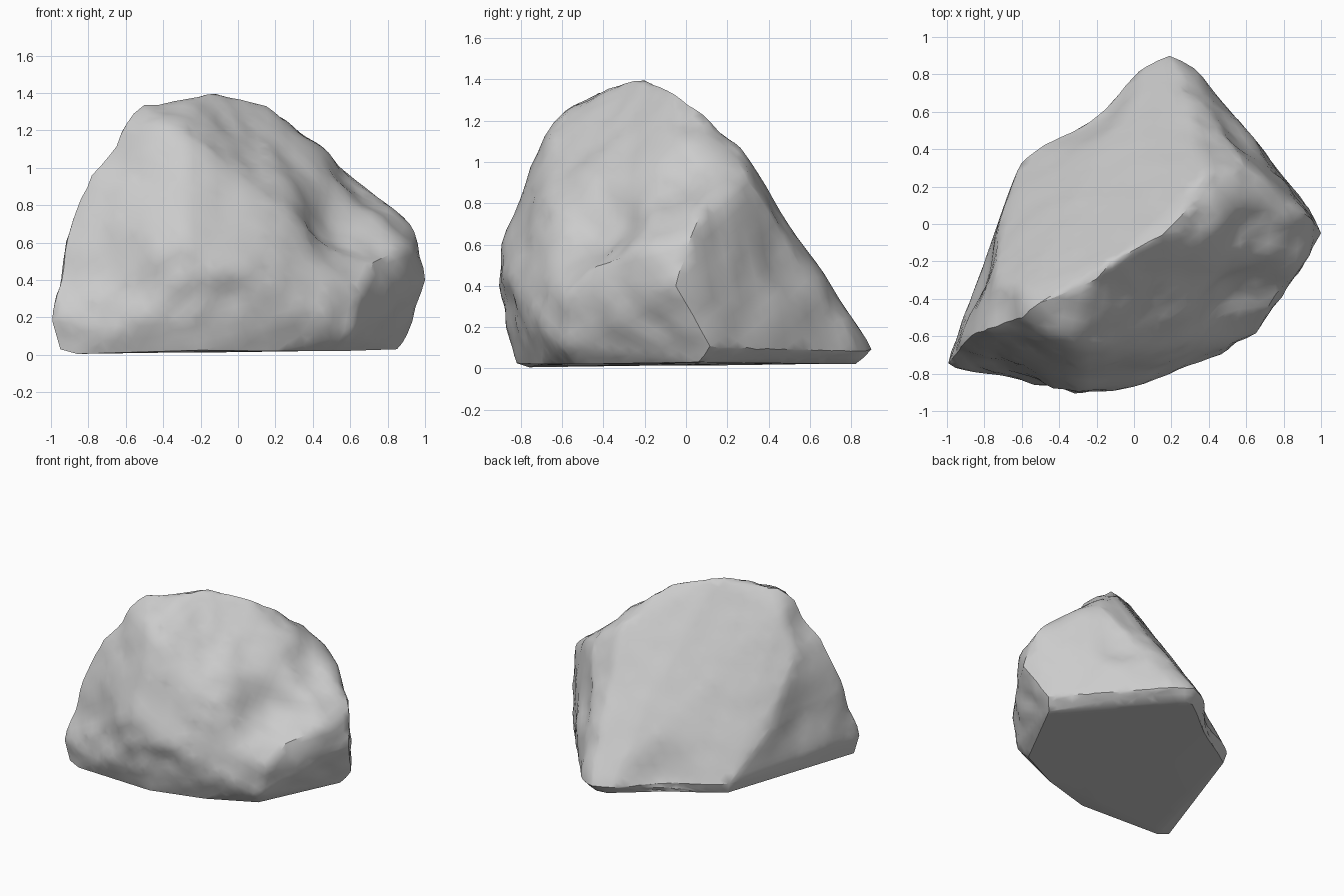
import bpy, bmesh
from mathutils import Vector, noise

if "Cube" in bpy.data.objects:
    bpy.data.objects.remove(bpy.data.objects["Cube"])

# key corners of the boulder, from base to crest
corners = [
    # base outline
    (-.95, -.74, .03), (-.86, -.76, .005), (-.2, -.82, .025), (.2, -.7, .02), (.55, -.53, .02), (.85, .06, .03),
    (.21, .82, .02), (.13, .81, .02), (-.58, .31, .02),
    # foot bulge
    (-1, -.75, .18), (-.6, -.84, .15), (-.3, -.87, .17), (.47, -.69, .2), (.6, -.6, .1), (.65, -.58, .33),
    (.91, .12, .1), (.19, .91, .09), (.32, .84, .08), (.07, .85, .09), (-.61, .33, .1),
    # middle
    (-.32, -.9, .4), (-.3, -.9, .6), (0, -.86, .45), (1, -.05, .4), (.91, -.2, .58), (.74, -.45, .5),
    (.94, .03, .65), (-.93, -.62, .55), (-.73, -.02, .45), (-.88, -.6, .78), (.8, .1, .8), (.2, -.68, .8),
    (.36, -.69, .5),
    # crest
    (-.3, -.72, 1), (-.74, -.3, .9), (-.74, -.5, .96), (-.6, -.5, 1.24), (-.58, -.36, 1.22), (-.3, -.66, 1.2),
    (.39, .27, 1.07), (.6, .31, .91), (.28, .08, 1.23),
    (-.5, -.42, 1.32), (-.2, -.3, 1.4), (-.12, -.2, 1.4), (.15, -.06, 1.33),
]
# hollows: centre, radius, depth
dents = [
    ((.54, -.4, .66), .37, .12), ((.66, -.05, .92), .25, .04),
    ((.48, .48, .62), .3, .03), ((-.82, -.3, .45), .3, .04),
    ((-.7, -.84, .4), .35, .03), ((-.22, .58, .1), .36, .055),
]

bm = bmesh.new()
for c in corners:
    bm.verts.new(c)
bmesh.ops.convex_hull(bm, input=bm.verts)
loose = [v for v in bm.verts if not v.link_faces]
bmesh.ops.delete(bm, geom=loose, context='VERTS')

# split long edges until the facets are evenly meshed
for limit in (.6, .35, .2, .12, .09):
    for _ in range(2):
        long_edges = [e for e in bm.edges if e.calc_length() > limit]
        if long_edges:
            bmesh.ops.subdivide_edges(bm, edges=long_edges, cuts=1)
            bmesh.ops.triangulate(bm, faces=bm.faces)
            bmesh.ops.beautify_fill(bm, faces=bm.faces, edges=[
                e for e in bm.edges if e.is_manifold and e.calc_face_angle() < .05])

# wear the corners, press in the hollows and roughen all but the base
body = [v for v in bm.verts if v.co.z > .07]
bmesh.ops.smooth_vert(bm, verts=body, factor=.3, use_axis_x=True, use_axis_y=True, use_axis_z=True)
bm.normal_update()
moves = []
for v in bm.verts:
    d = .02 * noise.noise(v.co * 3.5) + .016 * noise.noise(v.co * 8) + .002
    if v.normal.y > .3 and v.normal.x < 0:
        d *= .3
    d *= max(0, min(1, (v.co.z - .05) / .15))
    for c, r, depth in dents:
        t = (v.co - Vector(c)).length / r
        if t < 1:
            d -= depth * (1 - t * t) ** 2
    n = v.normal.copy()
    if v.co.z < .07:
        n.z = 0
    moves.append((v, n * d))
for v, m in moves:
    v.co += m
bmesh.ops.recalc_face_normals(bm, faces=bm.faces)

mesh = bpy.data.meshes.new("boulder")
bm.to_mesh(mesh)
bm.free()
boulder = bpy.data.objects.new("boulder", mesh)
bpy.context.collection.objects.link(boulder)
bpy.context.view_layer.objects.active = boulder
boulder.select_set(True)
bpy.ops.object.shade_smooth_by_angle(angle=.6)
